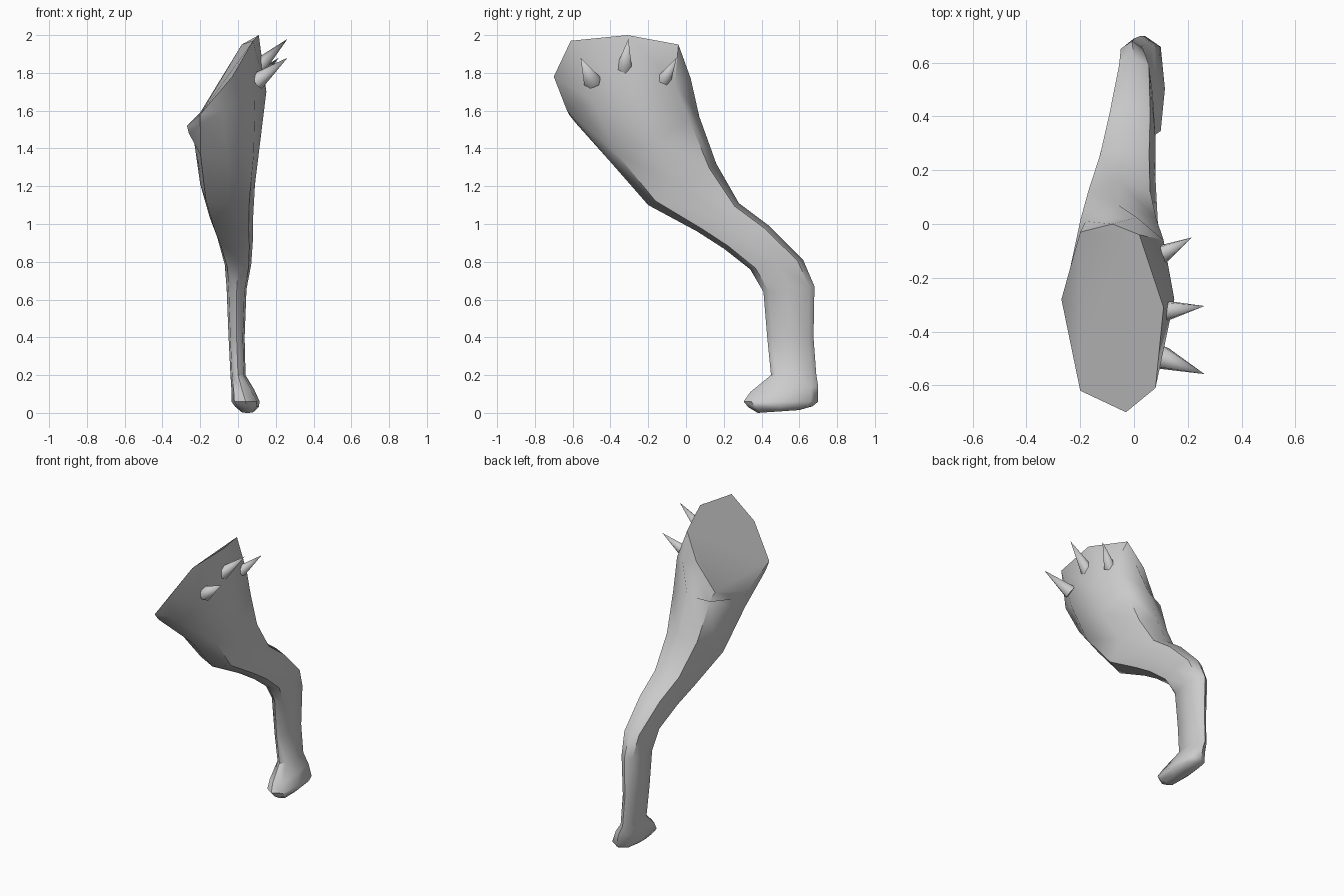
import bpy, bmesh, math
from mathutils import Vector

cube = bpy.data.objects.get("Cube")
if cube:
    bpy.data.objects.remove(cube, do_unlink=True)

grey = bpy.data.materials.new("plain grey")
grey.use_nodes = True
colour = (0.6, 0.6, 0.6, 1)
grey.diffuse_color = colour
grey.node_tree.nodes["Principled BSDF"].inputs["Base Color"].default_value = colour


def finish(name, bm, angle):
    bmesh.ops.recalc_face_normals(bm, faces=bm.faces[:])
    mesh = bpy.data.meshes.new(name)
    bm.to_mesh(mesh)
    bm.free()
    mesh.materials.append(grey)
    obj = bpy.data.objects.new(name, mesh)
    bpy.context.collection.objects.link(obj)
    bpy.ops.object.select_all(action='DESELECT')
    obj.select_set(True)
    bpy.context.view_layer.objects.active = obj
    bpy.ops.object.shade_smooth_by_angle(angle=math.radians(angle))
    return obj


def section(yf, zf, yb, zb, xl, xr):
    """Eight-sided section from a front point to a back point."""
    pts = []
    for i in range(8):
        a = math.pi * i / 4
        k = 1.12 if i % 2 else 1.0
        t = 0.5 - 0.5 * math.cos(a) * k
        x = (xl + xr) / 2 + (xr - xl) / 2 * math.sin(a) * k
        pts.append((x, yf + (yb - yf) * t, zf + (zb - zf) * t))
    return pts


# Slanted hip rim and the bulge below it: front, outer side, back, inner side
hip_rim = [(-0.03, -0.70, 1.78), (0.08, -0.61, 1.97), (0.11, -0.31, 2.0), (0.02, -0.04, 1.95),
           (-0.08, 0.0, 1.78), (-0.20, -0.03, 1.59), (-0.27, -0.28, 1.52), (-0.20, -0.62, 1.58)]
hip_bulge = [(-0.08, -0.63, 1.60), (0.09, -0.50, 1.66), (0.15, -0.28, 1.70), (0.11, -0.06, 1.74),
             (0.01, 0.025, 1.77), (-0.18, 0.01, 1.53), (-0.26, -0.27, 1.48), (-0.20, -0.58, 1.53)]

# Thigh, knee, shin and foot: front y z, back y z, inner x, outer x
stations = [
    (-0.41, 1.34, 0.07, 1.57, -0.235, 0.12),
    (-0.20, 1.10, 0.16, 1.32, -0.20, 0.09),
    (0.06, 0.96, 0.28, 1.11, -0.15, 0.08),
    (0.20, 0.87, 0.44, 0.99, -0.11, 0.08),
    (0.34, 0.76, 0.62, 0.81, -0.07, 0.07),
    (0.41, 0.64, 0.68, 0.67, -0.06, 0.045),
    (0.43, 0.40, 0.675, 0.40, -0.05, 0.035),
    (0.45, 0.20, 0.69, 0.20, -0.04, 0.04),
    (0.34, 0.11, 0.70, 0.14, -0.035, 0.085),
    (0.305, 0.06, 0.70, 0.06, -0.035, 0.115),
    (0.33, 0.03, 0.67, 0.035, -0.015, 0.11),
    (0.38, 0.0, 0.60, 0.015, 0.015, 0.085),
]

bm = bmesh.new()
rings = [[bm.verts.new(p) for p in ring]
         for ring in [hip_rim, hip_bulge] + [section(*s) for s in stations]]
for a, b in zip(rings, rings[1:]):
    for i in range(8):
        j = (i + 1) % 8
        bm.faces.new((a[i], a[j], b[j], b[i]))
bm.faces.new(rings[0])
bm.faces.new(rings[-1])
finish("leg", bm, 50)

# Spikes on the outer side of the hip: base centre, tip, base radius
spikes = {
    "front_spike": ((0.10, -0.495, 1.755), (0.262, -0.558, 1.88), 0.048),
    "middle_spike": ((0.10, -0.325, 1.825), (0.262, -0.305, 1.98), 0.045),
    "back_spike": ((0.10, -0.115, 1.765), (0.215, -0.05, 1.88), 0.038),
}
for name, (base, tip, radius) in spikes.items():
    base, tip = Vector(base), Vector(tip)
    axis = tip - base
    bm = bmesh.new()
    bmesh.ops.create_cone(bm, cap_ends=True, segments=6, radius1=radius, radius2=0,
                          depth=axis.length)
    turn = axis.to_track_quat('Z', 'Y')
    for v in bm.verts:
        v.co = turn @ v.co + (base + tip) / 2
    finish(name, bm, 65)
